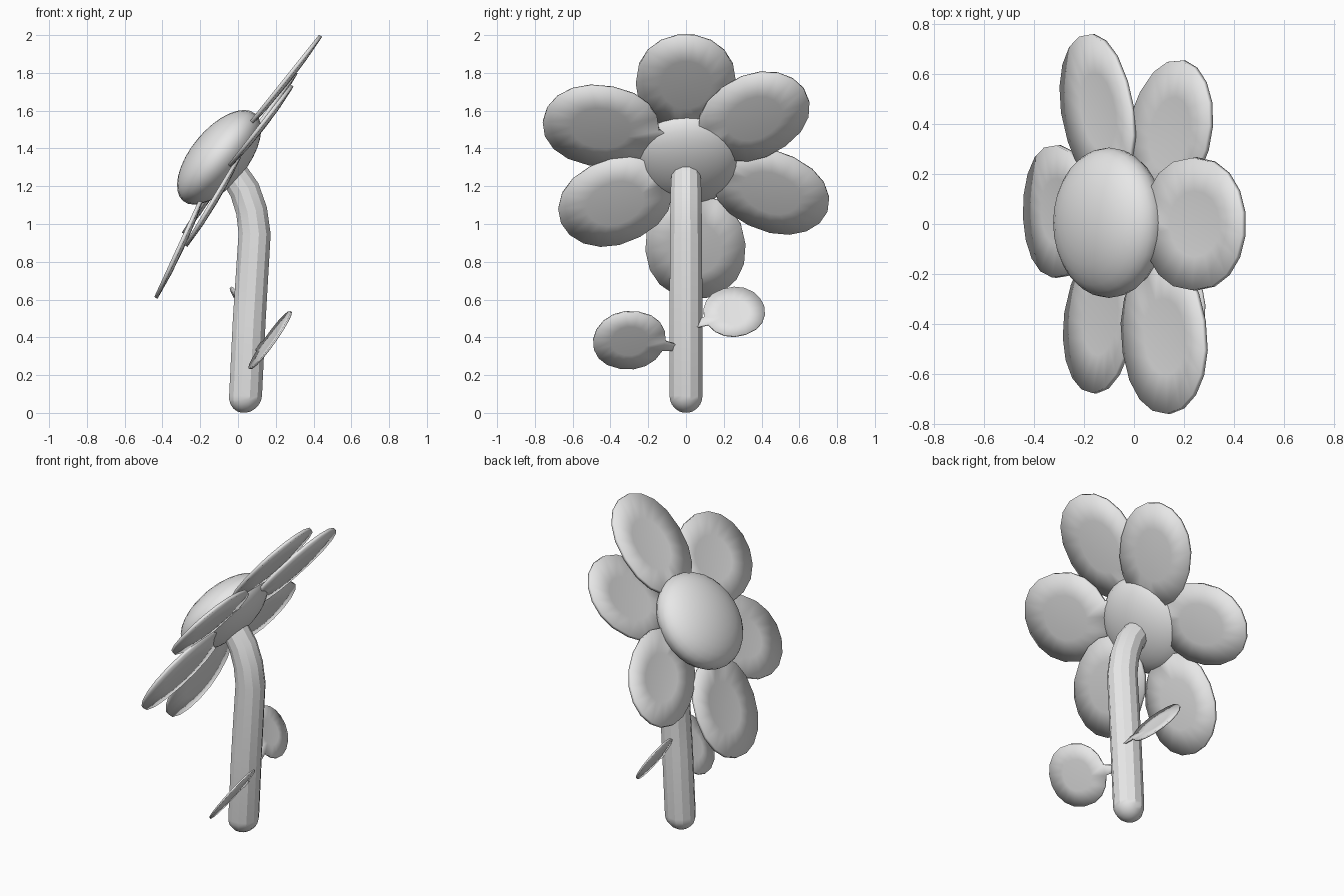
import bpy, bmesh, math
from mathutils import Vector, Matrix

if "Cube" in bpy.data.objects:
    bpy.data.objects.remove(bpy.data.objects["Cube"])

grey = bpy.data.materials.new("plain grey")
grey.use_nodes = True
grey.diffuse_color = (0.8, 0.8, 0.8, 1)
grey.node_tree.nodes["Principled BSDF"].inputs["Base Color"].default_value = (0.8, 0.8, 0.8, 1)


def finish(bm, name, angle):
    bmesh.ops.recalc_face_normals(bm, faces=bm.faces)
    mesh = bpy.data.meshes.new(name)
    bm.to_mesh(mesh)
    bm.free()
    mesh.materials.append(grey)
    obj = bpy.data.objects.new(name, mesh)
    bpy.context.collection.objects.link(obj)
    bpy.ops.object.select_all(action='DESELECT')
    obj.select_set(True)
    bpy.context.view_layer.objects.active = obj
    bpy.ops.object.shade_smooth_by_angle(angle=math.radians(angle))
    return obj


def blade(name, center, axis, normal, half_width, stalk, thick, cup):
    """Oval blade along axis, with a narrow stalk at its inner end."""
    center, axis = Vector(center), Vector(axis)
    side = Vector(normal).cross(axis).normalized()
    up = axis.cross(side).normalized()
    bm = bmesh.new()
    count = 18
    rim, mid = [], []
    for i in range(count):
        a = 2 * math.pi * (i + 0.5) / count
        c, s = math.cos(a), math.sin(a)
        c = math.copysign(abs(c) ** 0.9, c)
        rim.append(bm.verts.new(center + axis * c + side * s * half_width))
        mid.append(bm.verts.new(center + (axis * c + side * s * half_width) * 0.5 - up * cup))
    hub = bm.verts.new(center - up * cup * 1.3)
    for i in range(count):
        j = (i + 1) % count
        bm.faces.new((rim[i], rim[j], mid[j], mid[i]))
        bm.faces.new((mid[i], mid[j], hub))
    # stalk grows from the innermost rim edge
    p, q = rim[count // 2 - 1], rim[count // 2]
    push = -axis.normalized() * stalk
    mean = (p.co + q.co) / 2
    ends = [bm.verts.new(mean + (v.co - mean) * 0.6 + push) for v in (p, q)]
    bm.faces.new((q, p, ends[0], ends[1]))
    obj = finish(bm, name, 30)
    solid = obj.modifiers.new("thickness", 'SOLIDIFY')
    solid.thickness = thick
    solid.offset = 0
    return obj


# Stem: twelve-sided tube with a rounded foot
SIDES, R = 12, 0.09
path = [(0.03 + 0.002 * k, R - R * math.cos(t), R * math.sin(t))
        for k, t in enumerate(math.radians(d) for d in (8, 25, 42, 60, 76, 90))]
path += [(0.06, 0.5, 0.09), (0.088, 0.95, 0.088), (0.072, 1.07, 0.086),
         (0.035, 1.18, 0.084), (-0.03, 1.28, 0.078)]
bm = bmesh.new()
rings = []
for k, (x, z, r) in enumerate(path):
    if k < 6:
        tangent = Vector((0, 0, 1))
    else:
        a, b = path[k - 1], path[min(k + 1, len(path) - 1)]
        tangent = Vector((b[0] - a[0], 0, b[1] - a[1])).normalized()
    across = Vector((0, 1, 0)).cross(tangent)
    ring = []
    for i in range(SIDES):
        t = 2 * math.pi * (i + 0.5) / SIDES
        ring.append(bm.verts.new(Vector((x, 0, z)) + across * r * math.cos(t)
                                 + Vector((0, r * math.sin(t), 0))))
    rings.append(ring)
for lo, hi in zip(rings, rings[1:]):
    for i in range(SIDES):
        j = (i + 1) % SIDES
        bm.faces.new((lo[i], lo[j], hi[j], hi[i]))
bm.faces.new(rings[0])
bm.faces.new(rings[-1])
finish(bm, "stem", 28)

# Flower centre: flattened ball tilted up towards -x
bm = bmesh.new()
bmesh.ops.create_uvsphere(bm, u_segments=28, v_segments=16, radius=1)
bm.transform(Matrix.Translation((-0.1, 0.005, 1.353))
             @ Matrix.Rotation(math.radians(-50.6), 4, 'Y')
             @ Matrix.Diagonal((0.3, 0.3, 0.15, 1)))
finish(bm, "flower_centre", 60)

# Petals: centre, angle from +y in the petal plane, lean, half length, half width
petals = {
    "petal_top": ((0.24, 0, 1.75), 90, 0.80, 0.32, 0.265),
    "petal_upper_back": ((0.14, 0.36, 1.57), 42, 0.72, 0.32, 0.25),
    "petal_lower_back": ((-0.145, 0.45, 1.175), -30, 0.64, 0.325, 0.24),
    "petal_bottom": ((-0.31, 0.05, 0.88), -86, 0.46, 0.30, 0.265),
    "petal_lower_front": ((-0.135, -0.375, 1.12), 212, 0.60, 0.315, 0.25),
    "petal_upper_front": ((0.12, -0.45, 1.52), 166, 0.78, 0.31, 0.265),
}
for name, (center, angle, slope, length, width) in petals.items():
    lean = Vector((slope, 0, 1)).normalized()
    a = math.radians(angle)
    axis = (Vector((0, 1, 0)) * math.cos(a) + lean * math.sin(a)) * length
    normal = Vector((-lean.z, 0, lean.x))
    blade(name, center, axis, normal, width, 0.12, 0.02, 0.012)

# Leaves on either side of the stem
blade("leaf_front", (0.17, -0.3, 0.385), (0.05, -0.185, 0.03), (-0.8, -0.16, 0.58), 0.185, 0.07, 0.01, 0.004)
blade("leaf_back", (0.045, 0.255, 0.535), (-0.05, 0.15, 0.05), (0.8, 0.1, 0.5), 0.15, 0.09, 0.01, 0.004)
